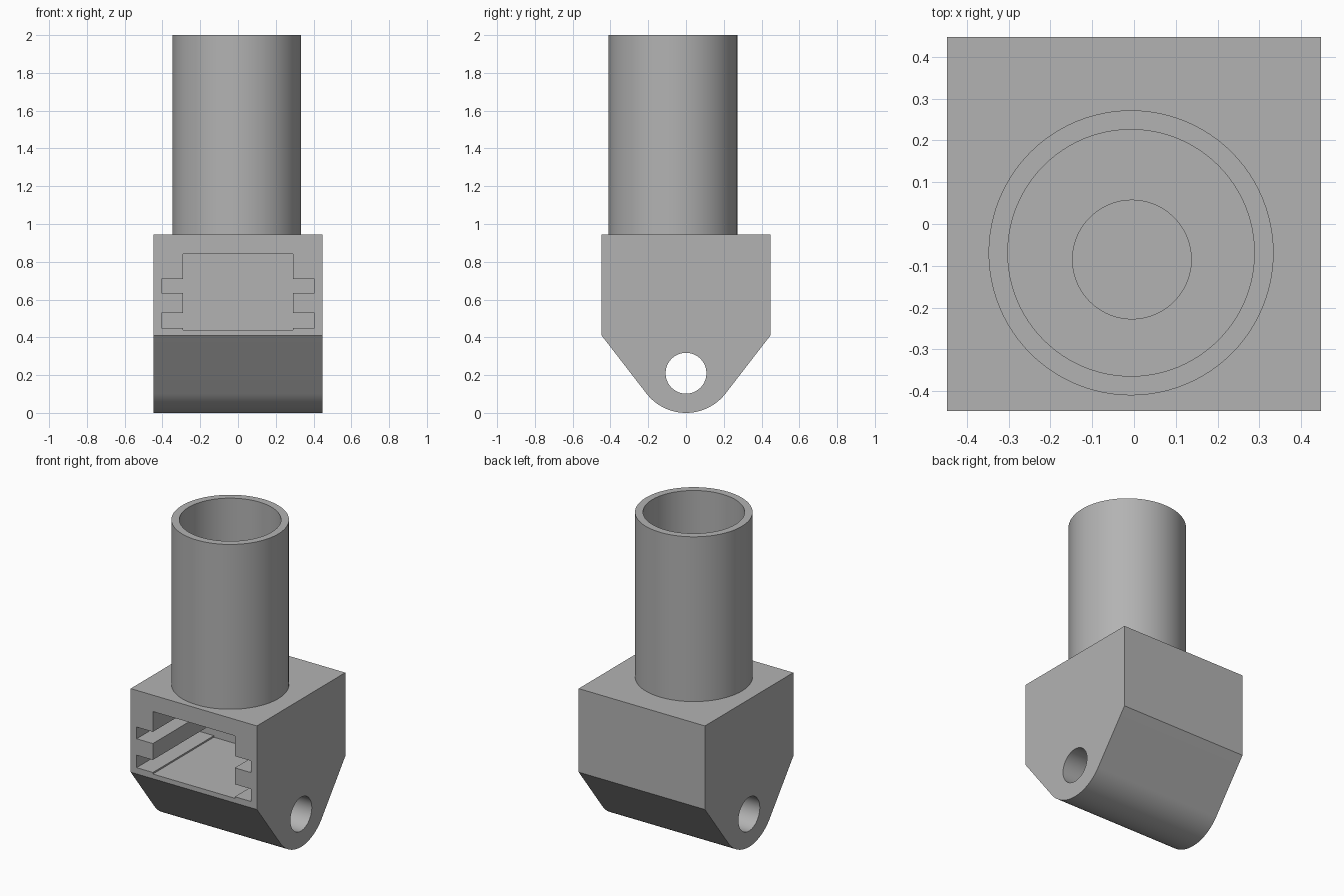
import bpy, bmesh, math
from mathutils import Vector

cube = bpy.data.objects.get("Cube")
if cube:
    bpy.data.objects.remove(cube, do_unlink=True)

grey = bpy.data.materials.new("plain grey")
grey.use_nodes = True
colour = (0.45, 0.45, 0.45, 1)
grey.diffuse_color = colour
grey.node_tree.nodes["Principled BSDF"].inputs["Base Color"].default_value = colour


def prism(name, points, push):
    """Extrude a closed outline of 3D points along a vector."""
    bm = bmesh.new()
    face = bm.faces.new([bm.verts.new(p) for p in points])
    new = bmesh.ops.extrude_face_region(bm, geom=[face], use_keep_orig=True)["geom"]
    verts = [g for g in new if isinstance(g, bmesh.types.BMVert)]
    bmesh.ops.translate(bm, verts=verts, vec=Vector(push))
    bmesh.ops.recalc_face_normals(bm, faces=bm.faces)
    mesh = bpy.data.meshes.new(name)
    bm.to_mesh(mesh)
    bm.free()
    obj = bpy.data.objects.new(name, mesh)
    bpy.context.collection.objects.link(obj)
    mesh.materials.append(grey)
    return obj


def circle(cx, cy, r, n=96):
    return [(cx + r * math.cos(2 * math.pi * i / n),
             cy + r * math.sin(2 * math.pi * i / n)) for i in range(n)]


def pillar(name, cx, cy, r, low, high):
    return prism(name, [(x, y, low) for x, y in circle(cx, cy, r)], (0, 0, high - low))


def select(obj):
    bpy.ops.object.select_all(action='DESELECT')
    obj.select_set(True)
    bpy.context.view_layer.objects.active = obj


def cut(obj, cutter):
    mod = obj.modifiers.new("cut", 'BOOLEAN')
    mod.operation, mod.solver, mod.object = 'DIFFERENCE', 'EXACT', cutter
    select(obj)
    bpy.ops.object.modifier_apply(modifier=mod.name)
    bpy.data.objects.remove(cutter, do_unlink=True)


HALF, TOP, SHOULDER, NOSE = 0.447, 0.945, 0.41, 0.265

# Block with tapered, rounded underside
side = [(HALF, SHOULDER), (HALF, TOP), (-HALF, TOP), (-HALF, SHOULDER)]
for i in range(33):
    a = math.radians(217.7 + (322.3 - 217.7) * i / 32)
    side.append((NOSE * math.cos(a), NOSE + NOSE * math.sin(a)))
block = prism("mount_block", [(-HALF, y, z) for y, z in side], (2 * HALF, 0, 0))

# Pivot hole running sideways
cut(block, prism("pivot_cutter", [(-1, y, z) for y, z in circle(0, 0.21, 0.108)], (2, 0, 0)))

# Front socket with two pairs of side grooves
IN, OUT = 0.29, 0.405
right = [(IN, 0.44), (IN, 0.45), (OUT, 0.45), (OUT, 0.53), (IN, 0.53),
         (IN, 0.635), (OUT, 0.635), (OUT, 0.71), (IN, 0.71), (IN, 0.84)]
outline = right + [(-x, z) for x, z in reversed(right)]
cut(block, prism("socket_cutter", [(x, -0.6, z) for x, z in outline], (0, 0.77, 0)))

# Passage from the tube into the socket
cut(block, pillar("passage_cutter", -0.005, -0.085, 0.142, 0.7, 1.1))

# Hollow upright tube
tube = pillar("upright_tube", -0.007, -0.069, 0.341, TOP, 2)
cut(tube, pillar("bore_cutter", -0.007, -0.069, 0.295, 0.8, 2.2))

for part in (block, tube):
    select(part)
    bpy.ops.object.shade_smooth_by_angle(angle=math.radians(30))
